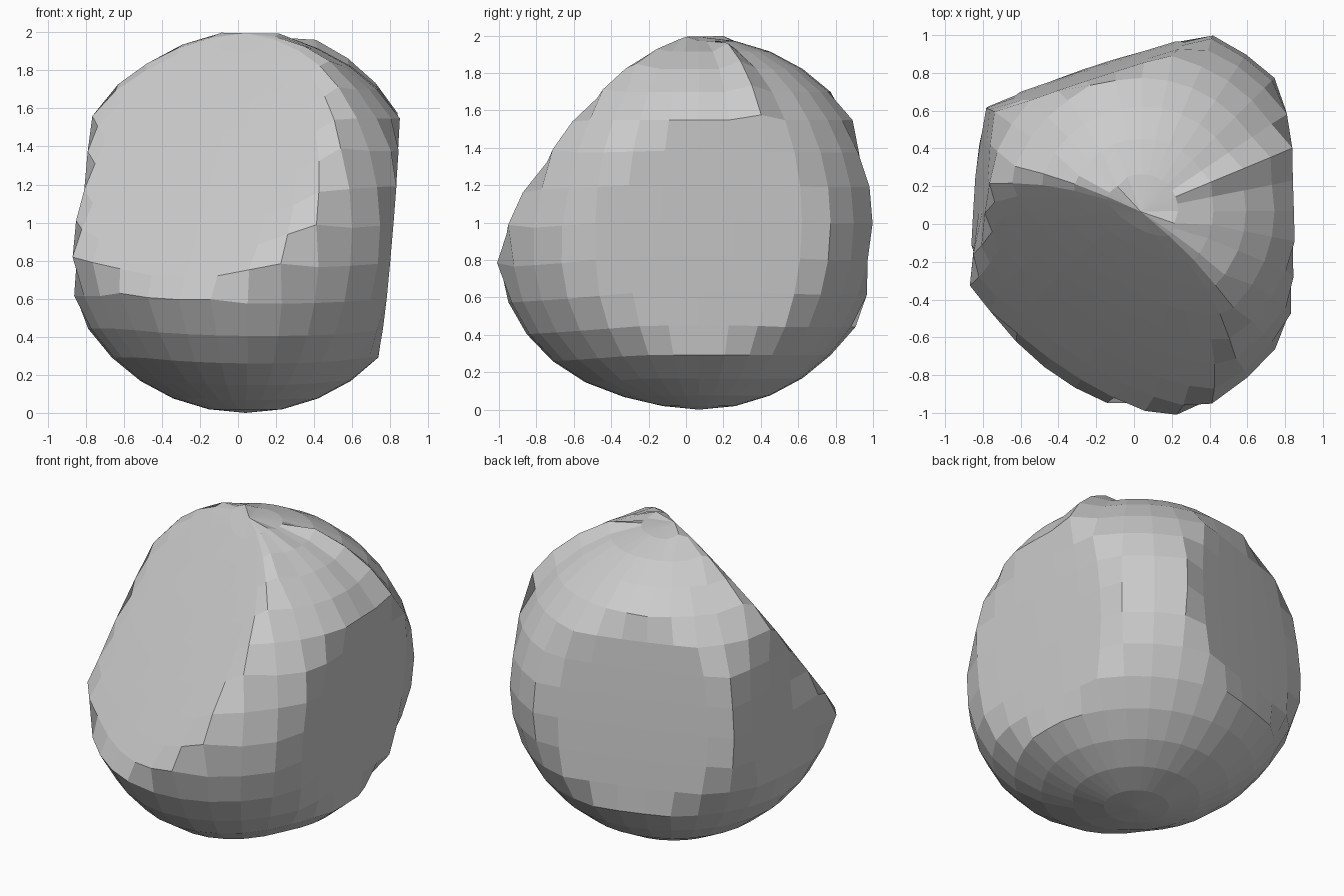
import bpy
import bmesh
from math import atan2, radians
from mathutils import Vector

if "Cube" in bpy.data.objects:
    bpy.data.objects.remove(bpy.data.objects["Cube"])

CENTRE = Vector((0.04, 0.07, 0))

# Chipped faces: direction, distance from centre, how far below the plane still gets pulled out
FACETS = [
    ((-0.31, 0.95, 0.06), 0.772, 0.03),    # back
    ((0.99, 0.03, -0.085), 0.755, 0.03),   # right side
    ((-0.985, 0.06, 0.09), 0.85, 0.02),    # left side
    ((-0.425, -0.70, 0.58), 0.59, 0.10),   # large sloping front
]

# Round stone blank
bm = bmesh.new()
bmesh.ops.create_uvsphere(bm, u_segments=32, v_segments=16, radius=0.995)

# Raised ridge on the upper right, bulge on the lower front
bulge = Vector((0.1, -0.93, -0.37)).normalized()
for v in bm.verts:
    azimuth = atan2(v.co.y, v.co.x)
    if abs(azimuth - radians(22.5)) < 0.05 and 0.5 < v.co.z < 0.95:
        v.co *= 1.05
    falloff = max(0.0, 1 - (v.co.angle(bulge) / 0.9) ** 2)
    v.co += bulge * 0.11 * falloff

# Flatten each chipped face
for direction, dist, margin in FACETS:
    n = Vector(direction).normalized()
    for v in bm.verts:
        over = v.co.dot(n) - dist
        if over > 0:
            v.co -= n * over * 0.96
        elif over > -margin:
            v.co -= n * over * 0.5

# Place on the ground
low = min(v.co.z for v in bm.verts)
for v in bm.verts:
    v.co += CENTRE - Vector((0, 0, low))

mesh = bpy.data.meshes.new("rock")
bm.to_mesh(mesh)
bm.free()
rock = bpy.data.objects.new("rock", mesh)
bpy.context.collection.objects.link(rock)
